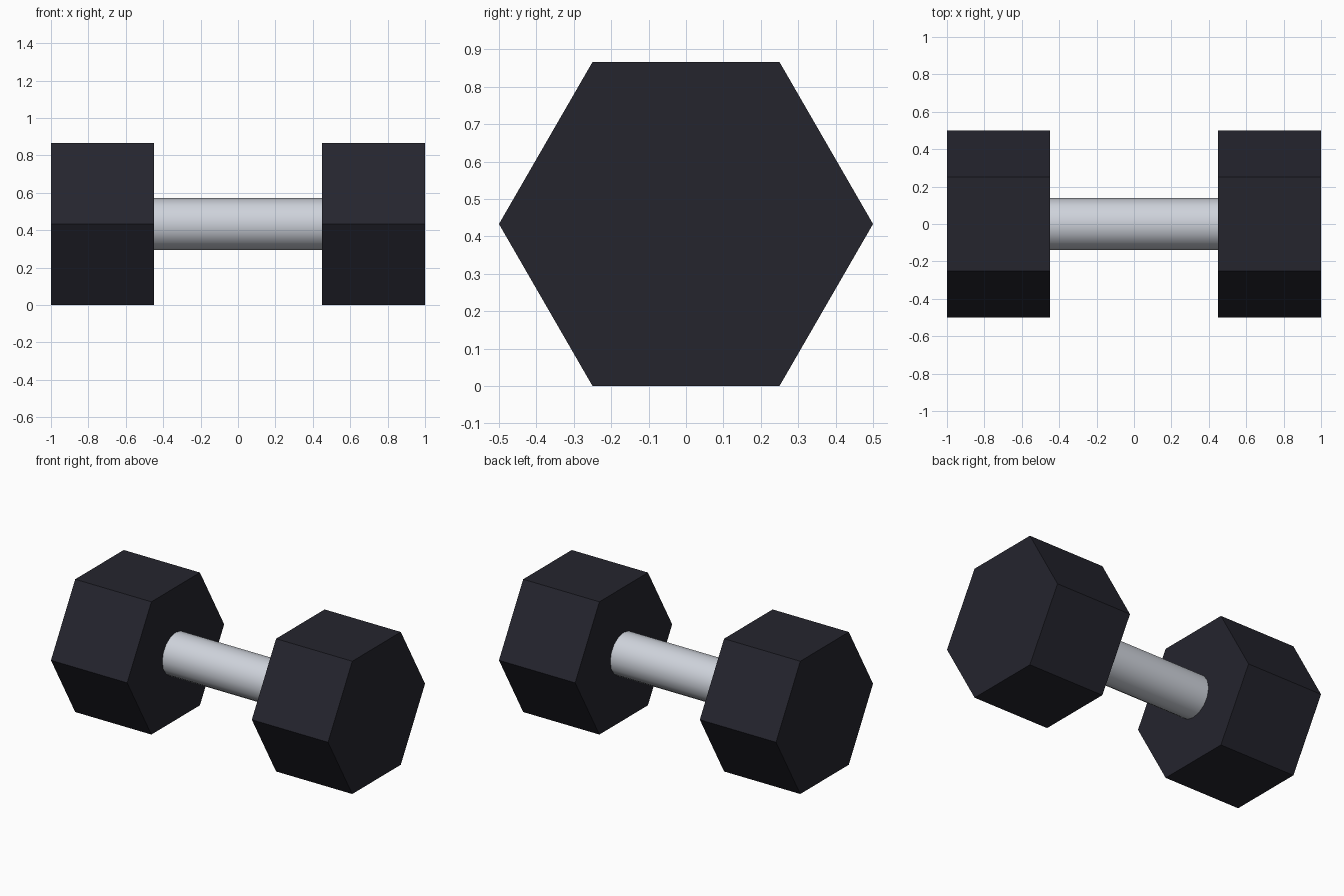
import bpy
from math import radians

cube = bpy.data.objects.get("Cube")
if cube:
    bpy.data.objects.remove(cube, do_unlink=True)

HEAD_RADIUS = 0.5
CENTRE_Z = HEAD_RADIUS * 0.866


def make_material(name, colour):
    mat = bpy.data.materials.new(name)
    mat.use_nodes = True
    rgba = (*colour, 1.0)
    mat.diffuse_color = rgba
    mat.node_tree.nodes["Principled BSDF"].inputs["Base Color"].default_value = rgba
    return mat


def make_prism(name, sides, radius, x_start, x_end, mat):
    """Regular prism lying along x, with corners pointing along y."""
    bpy.ops.mesh.primitive_cylinder_add(
        vertices=sides, radius=radius, depth=x_end - x_start,
        location=((x_start + x_end) / 2, 0, CENTRE_Z),
        rotation=(0, radians(90), 0))
    obj = bpy.context.object
    obj.name = name
    obj.data.materials.append(mat)
    bpy.ops.object.transform_apply(location=False, rotation=True, scale=False)
    return obj


rubber = make_material("dark rubber", (0.018, 0.018, 0.027))
steel = make_material("pale steel", (0.62, 0.65, 0.71))

# Hexagonal weights
make_prism("left_weight", 6, HEAD_RADIUS, 0.45, 1.0, rubber)
make_prism("right_weight", 6, HEAD_RADIUS, -1.0, -0.45, rubber)

# Round handle running through both weights
make_prism("handle", 16, 0.138, -0.999, 0.999, steel)
bpy.ops.object.shade_smooth_by_angle(angle=radians(40))
